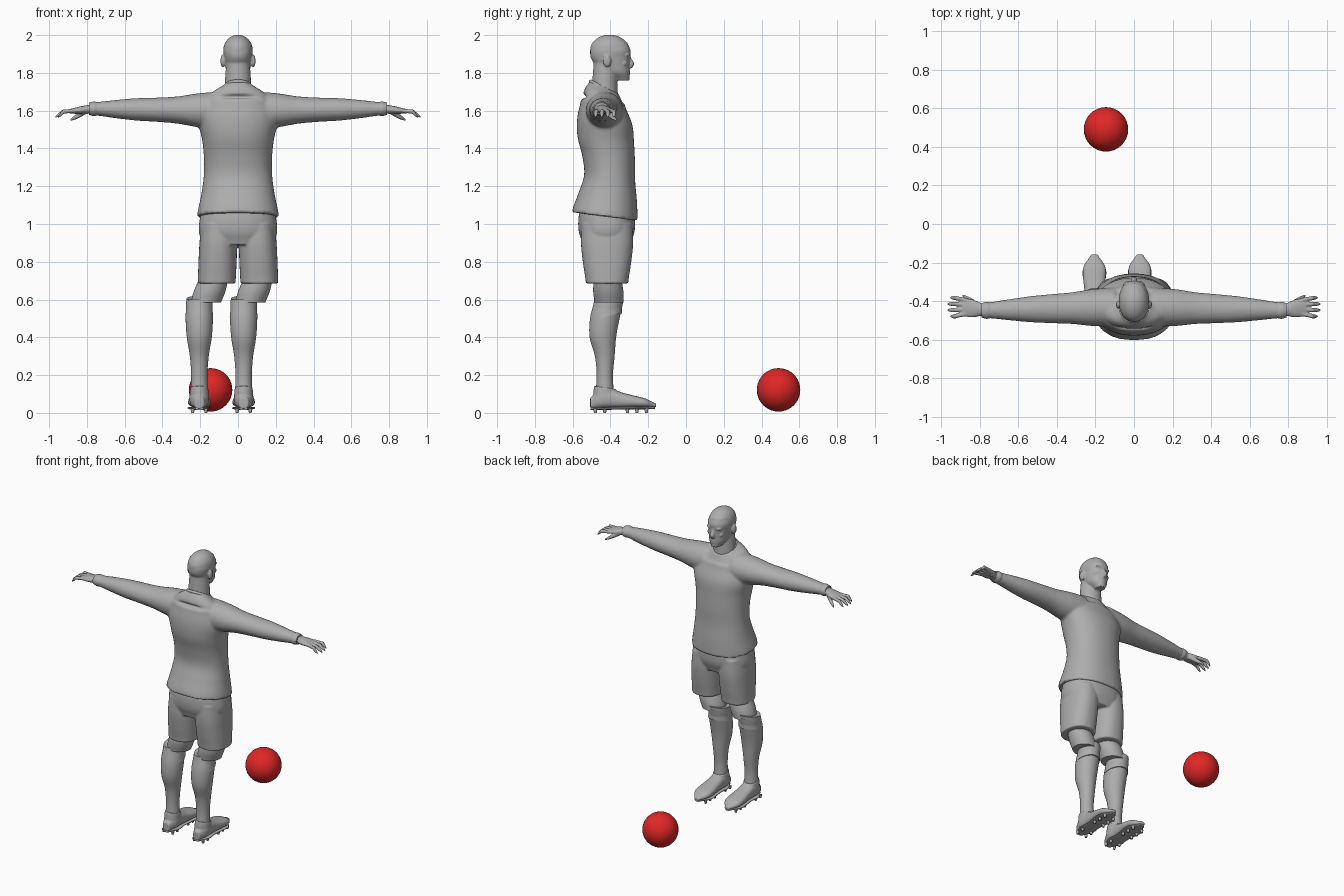
import bpy, bmesh, math
from mathutils import Vector, Matrix

cube = bpy.data.objects.get("Cube")
if cube:
    bpy.data.objects.remove(cube, do_unlink=True)

SIDES = {"left": 1, "right": -1}
BODY = -.43  # depth of the body's centre line


def material(name, color):
    m = bpy.data.materials.new(name)
    m.use_nodes = True
    m.diffuse_color = (*color, 1)
    bsdf = m.node_tree.nodes["Principled BSDF"]
    bsdf.inputs["Base Color"].default_value = (*color, 1)
    bsdf.inputs["Roughness"].default_value = .6
    return m


GREY = material("plain grey", (.42, .42, .42))
RED = material("ball red", (.75, .02, .02))


def sample(values, t):
    """Read a smooth curve through evenly spaced values, with t from 0 to 1."""
    last = len(values) - 1
    i = min(int(t * last), last - 1)
    f = t * last - i
    a, b, c, d = (values[max(0, min(last, i + k))] for k in (-1, 0, 1, 2))
    slope_b, slope_c = (c - a) / 2, (d - b) / 2
    ease = f * f * (3 - 2 * f)
    return (b + (c - b) * ease + slope_b * f * (1 - f) ** 2
            - slope_c * f * f * (1 - f))


def loft(bm, start, end, wide, deep, sway=(0, 0), tilt=0, power=2, grounded=False, segs=36):
    """Skin ovals along a line; the ovals lie square to its longest axis.

    wide and deep are radii at even steps, and a single deep value is a ratio of wide.
    sway moves the ovals in depth, tilt slants them, grounded keeps their undersides level.
    """
    start, end = Vector(start), Vector(end)
    span = end - start
    along = max(range(3), key=lambda k: abs(span[k]))
    first, second = (k for k in range(3) if k != along)
    steps = 5 * (len(wide) - 1)
    loops = []
    for i in range(steps + 1):
        t = i / steps
        a = sample(wide, t)
        b = a * deep if isinstance(deep, float) else sample(deep, t)
        centre = start + span * t
        centre.y += sample(sway, t)
        if grounded:
            centre.z += b
        loop = []
        for k in range(segs):
            angle = math.tau * k / segs
            c, s = math.cos(angle), math.sin(angle)
            p = centre.copy()
            p[first] += a * math.copysign(abs(c) ** (2 / power), c)
            lean = b * math.copysign(abs(s) ** (2 / power), s)
            p[second] += lean
            p.z += tilt * lean
            loop.append(bm.verts.new(p))
        loops.append(loop)
    for low, high in zip(loops, loops[1:]):
        for k in range(segs):
            bm.faces.new((low[k - 1], low[k], high[k], high[k - 1]))
    bm.faces.new(loops[0])
    bm.faces.new(loops[-1])


def blob(bm, centre, radii):
    mat = Matrix.Translation(centre) @ Matrix.Diagonal((*radii, 1))
    bmesh.ops.create_uvsphere(bm, u_segments=32, v_segments=20, radius=1, matrix=mat)


def finish(bm, name, mat=GREY, voxel=None):
    """Turn the bmesh into a smooth object, optionally fusing its pieces."""
    bmesh.ops.recalc_face_normals(bm, faces=bm.faces)
    mesh = bpy.data.meshes.new(name)
    bm.to_mesh(mesh)
    bm.free()
    mesh.materials.append(mat)
    ob = bpy.data.objects.new(name, mesh)
    bpy.context.collection.objects.link(ob)
    bpy.ops.object.select_all(action="DESELECT")
    ob.select_set(True)
    bpy.context.view_layer.objects.active = ob
    if voxel:
        fuse = ob.modifiers.new("fuse", "REMESH")
        fuse.mode = "VOXEL"
        fuse.voxel_size = voxel
        fuse.use_smooth_shade = True
        soften = ob.modifiers.new("soften", "SMOOTH")
        soften.iterations = 4
        bpy.ops.object.shade_smooth()
    else:
        bpy.ops.object.shade_smooth_by_angle(angle=math.radians(50))


# Head: neck, face and jaw, cranium, nose, lips, then paired features
bm = bmesh.new()
loft(bm, (0, BODY, 1.66), (0, BODY, 1.86), (.074, .069, .062), .95)
loft(bm, (0, -.4, 1.76), (0, -.4, 1.96), (.03, .058, .068, .074, .078, .065),
     (.04, .067, .09, .104, .106, .09), (.06, .034, .012, 0, 0, 0), power=2.2)
blob(bm, (0, -.404, 1.92), (.078, .104, .082))
loft(bm, (0, -.304, 1.895), (0, -.295, 1.825), (.009, .011, .016, .012), .9, (0, .005, .01, 0))
for z in (1.794, 1.807):
    blob(bm, (0, -.307, z), (.023, .012, .006))
for s in SIDES.values():
    blob(bm, (s * .03, -.312, 1.894), (.026, .017, .008))   # brow
    blob(bm, (s * .03, -.318, 1.875), (.014, .014, .009))   # eye
    blob(bm, (s * .04, -.33, 1.85), (.02, .02, .016))       # cheek
    blob(bm, (s * .08, -.418, 1.863), (.013, .021, .034))   # ear
finish(bm, "head", voxel=.005)

# Long-sleeved shirt: trunk, sloping shoulders and sleeves
bm = bmesh.new()
loft(bm, (0, BODY, 1.04), (0, BODY, 1.65), (.217, .197, .182, .18, .19, .21, .19),
     (.174, .155, .135, .14, .15, .145, .115), (0, .015, .026, .02, .005, 0, -.01),
     tilt=-.13, power=2.2, segs=60)
loft(bm, (0, BODY, 1.63), (0, BODY, 1.725), (.19, .15, .08), (.115, .1, .075), tilt=-.5)
for s in SIDES.values():
    loft(bm, (s * .1, BODY, 1.6), (s * .76, -.447, 1.61),
         (.1, .096, .082, .075, .067, .054, .041), (.1, .09, .072, .064, .059, .048, .035))
    # Soft creases around the upper sleeve
    for k in range(4):
        blob(bm, (s * (.25 + k * .07), -.4 - k * .01, 1.635 - k * .01), (.06, .024, .016))
finish(bm, "shirt", voxel=.009)

# Collar band
bm = bmesh.new()
loft(bm, (0, BODY, 1.7), (0, BODY, 1.725), (.086, .087, .078), .95, tilt=-.55)
finish(bm, "collar")

# Cuffs and hands
for side, s in SIDES.items():
    bm = bmesh.new()
    loft(bm, (s * .74, -.447, 1.61), (s * .79, -.447, 1.61), (.04, .044, .037), .87)
    finish(bm, side + "_cuff")
    bm = bmesh.new()
    loft(bm, (s * .76, -.447, 1.61), (s * .89, BODY, 1.597),
         (.03, .033, .044, .048, .044), (.025, .023, .021, .017, .012))
    # Four fingers fan out in two knuckle lengths each, with the tips bent down
    for k in (-1.5, -.5, .5, 1.5):
        reach = .975 - .015 * abs(k)
        base, tip = BODY + k * .023, BODY + k * .032
        loft(bm, (s * .865, base, 1.6), (s * .93, tip, 1.594), (.012, .011, .011), 1.0)
        loft(bm, (s * .92, tip, 1.597), (s * reach, tip, 1.566), (.011, .011, .005), 1.0)
    # Thumb
    loft(bm, (s * .8, -.425, 1.6), (s * .888, -.37, 1.55), (.015, .015, .013, .006), 1.0)
    finish(bm, side + "_hand", voxel=.004)

# Shorts: hips and two loose legs
bm = bmesh.new()
loft(bm, (0, -.42, 1.09), (0, -.42, .89), (.19, .203, .207, .185), (.14, .15, .147, .125),
     power=2.3, segs=60)
for s in SIDES.values():
    loft(bm, (s * .1, -.418, 1), (s * .113, -.418, .685), (.095, .1, .101, .1),
         (.135, .138, .127, .112), power=2.3)
finish(bm, "shorts", voxel=.006)

# Legs: both lean the same way, so each stands at its own offset from the middle
for side, x in (("right", -.205), ("left", .03)):
    bm = bmesh.new()
    loft(bm, (x + .09, -.418, .75), (x + .035, -.408, .585), (.075, .079, .084, .08), .95)
    finish(bm, side + "_knee")

    # Sock with a thicker folded top
    bm = bmesh.new()
    loft(bm, (x, BODY, .6), (x, BODY, .1), (.067, .072, .066, .05, .043, .046),
         (.077, .078, .07, .052, .043, .048), (.022, 0, -.01, 0, 0, 0))
    loft(bm, (x, -.408, .605), (x, -.424, .51), (.068, .07, .07, .074), 1.14, tilt=.2)
    finish(bm, side + "_sock")

    # Shoe: upper and ankle opening
    bm = bmesh.new()
    loft(bm, (x, -.507, .022), (x, -.158, .03), (.025, .05, .05, .053, .059, .055, .018),
         (.03, .052, .05, .04, .032, .024, .01), power=2.5, grounded=True)
    loft(bm, (x, BODY, .07), (x, BODY, .135), (.05, .05, .047), 1.2, tilt=-.15)
    finish(bm, side + "_shoe", voxel=.005)

    # Sole plate
    bm = bmesh.new()
    loft(bm, (x, -.505, .015), (x, -.165, .02), (.02, .053, .048, .056, .059, .015),
         (.007, .007), power=3, grounded=True)
    finish(bm, side + "_sole")

    # Tapered studs under the heel and the ball of the foot
    bm = bmesh.new()
    for y in (-.48, -.43, -.31, -.26, -.21):
        for s in SIDES.values():
            bmesh.ops.create_cone(
                bm, cap_ends=True, segments=12, radius1=.007, radius2=.011, depth=.022,
                matrix=Matrix.Translation((x + s * .035, y, .011)))
    finish(bm, side + "_studs")

# Ball
bm = bmesh.new()
blob(bm, (-.145, .49, .122), (.115, .115, .115))
finish(bm, "ball", RED)
